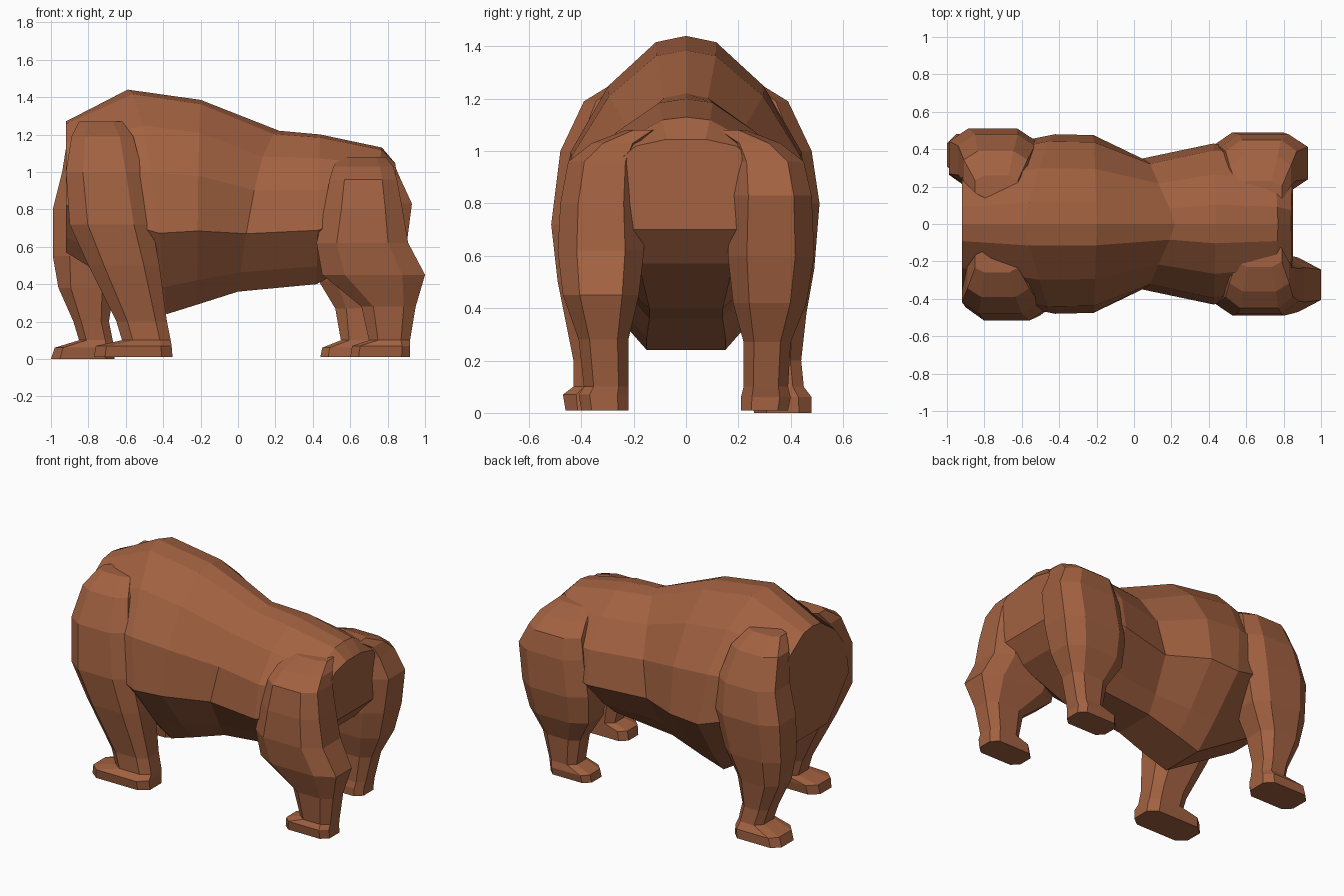
import bpy, bmesh

brown = bpy.data.materials.new("warm brown")
brown.diffuse_color = (0.36, 0.12, 0.052, 1)


def loft(name, rings):
    """Skin closed rings of points and cap both ends, flat shaded."""
    bm = bmesh.new()
    loops = [[bm.verts.new(p) for p in ring] for ring in rings]
    n = len(loops[0])
    for a, b in zip(loops, loops[1:]):
        for i in range(n):
            j = (i + 1) % n
            bm.faces.new((a[i], a[j], b[j], b[i]))
    bm.faces.new(loops[0])
    bm.faces.new(loops[-1])
    bmesh.ops.recalc_face_normals(bm, faces=bm.faces)
    me = bpy.data.meshes.new(name)
    bm.to_mesh(me)
    bm.free()
    me.materials.append(brown)
    ob = bpy.data.objects.new(name, me)
    bpy.context.collection.objects.link(ob)


# Body: one ridged cross-section scaled along the back (leaning rings)
# x at top, x at bottom, z top, z bottom, half width, half width of belly
stations = [
    (-0.92, -0.92, 1.27, 0.57, 0.38, 0.16),
    (-0.59, -0.38, 1.44, 0.24, 0.48, 0.15),
    (-0.20, -0.22, 1.385, 0.29, 0.475, 0.15),
    (0.22, 0.00, 1.22, 0.36, 0.35, 0.14),
    (0.44, 0.42, 1.20, 0.40, 0.43, 0.14),
    (0.77, 0.74, 1.13, 0.57, 0.38, 0.18),
    (0.84, 0.85, 1.08, 0.70, 0.31, 0.21),
]
rings = []
for xt, xb, zt, zb, w, belly in stations:
    half = [(0.24 * w, 0.98), (0.62 * w, 0.84), (0.92 * w, 0.63),
            (w, 0.36), (0.5 * belly + 0.42 * w, 0.12), (belly, 0)]
    shape = [(0, 1)] + half + [(-y, z) for y, z in reversed(half)]
    rings.append([(xt + (xb - xt) * (1 - z) ** 0.5, y, zb + (zt - zb) * z)
                  for y, z in shape])
rings[-1] = [(x, y, min(z, 1.045)) for x, y, z in rings[-1]]  # flat rump top
loft("body", rings)


def leg(name, side, rows):
    """Stack of eight-sided rings: z, x front, x back, y inner, y outer."""
    rings = []
    for z, x0, x1, y0, y1 in rows:
        k = 0.14 if z < 0.08 else 0.22
        cx, cy = k * (x1 - x0), 0.22 * (y1 - y0)
        pts = [(x0 + cx, y0), (x1 - cx, y0), (x1, y0 + cy), (x1, y1 - cy),
               (x1 - cx, y1), (x0 + cx, y1), (x0, y1 - cy), (x0, y0 + cy)]
        rings.append([(x, side * y, z) for x, y in pts])
    loft(name, rings)


# Legs, each in its own walking pose, paws as the last rings
leg("front_leg_right", -1, [
    (1.27, -0.85, -0.62, 0.14, 0.26), (1.19, -0.89, -0.56, 0.18, 0.39),
    (1.00, -0.92, -0.51, 0.20, 0.48), (0.72, -0.90, -0.46, 0.20, 0.515),
    (0.50, -0.80, -0.42, 0.20, 0.49), (0.20, -0.65, -0.38, 0.24, 0.43),
    (0.10, -0.62, -0.36, 0.24, 0.43), (0.07, -0.76, -0.355, 0.24, 0.47),
    (0.01, -0.77, -0.35, 0.25, 0.46)])
leg("front_leg_left", 1, [
    (1.27, -0.85, -0.62, 0.14, 0.26), (1.19, -0.91, -0.57, 0.18, 0.39),
    (1.00, -0.94, -0.53, 0.20, 0.48),
    (0.80, -0.99, -0.52, 0.20, 0.51), (0.55, -0.99, -0.58, 0.20, 0.49),
    (0.38, -0.96, -0.66, 0.22, 0.46), (0.20, -0.88, -0.69, 0.25, 0.44),
    (0.10, -0.85, -0.67, 0.26, 0.45), (0.06, -0.98, -0.66, 0.25, 0.48),
    (0.0, -1.00, -0.66, 0.26, 0.48)])
leg("hind_leg_right", -1, [
    (1.08, 0.55, 0.79, 0.10, 0.23), (1.03, 0.51, 0.83, 0.16, 0.36),
    (0.96, 0.49, 0.85, 0.17, 0.45),
    (0.80, 0.46, 0.88, 0.17, 0.48), (0.62, 0.42, 0.91, 0.16, 0.49),
    (0.45, 0.45, 1.00, 0.18, 0.47), (0.28, 0.66, 0.95, 0.22, 0.41),
    (0.10, 0.70, 0.92, 0.22, 0.39), (0.07, 0.61, 0.92, 0.22, 0.41),
    (0.01, 0.60, 0.92, 0.22, 0.40)])
leg("hind_leg_left", 1, [
    (1.08, 0.55, 0.79, 0.10, 0.23), (1.03, 0.51, 0.84, 0.16, 0.36),
    (0.96, 0.49, 0.87, 0.17, 0.45),
    (0.83, 0.46, 0.93, 0.17, 0.48), (0.60, 0.42, 0.90, 0.16, 0.49),
    (0.42, 0.43, 0.86, 0.18, 0.46), (0.27, 0.52, 0.79, 0.22, 0.40),
    (0.10, 0.55, 0.75, 0.22, 0.39), (0.06, 0.45, 0.74, 0.21, 0.40),
    (0.01, 0.44, 0.74, 0.21, 0.39)])
